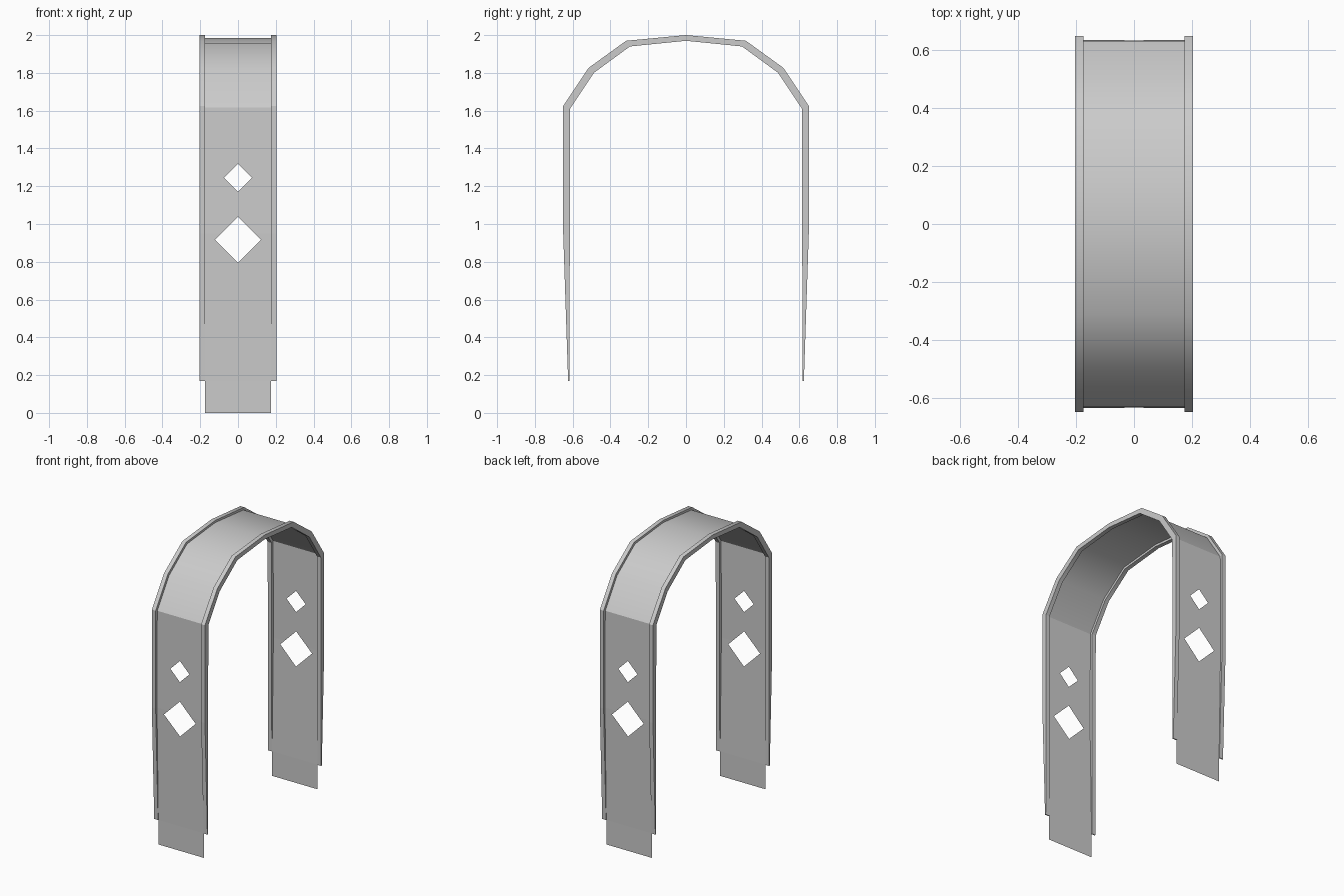
import bpy, bmesh
from mathutils import Vector

if "Cube" in bpy.data.objects:
    bpy.data.objects.remove(bpy.data.objects["Cube"])

# Half profiles (y, z) of the rim, from foot to crown
OUTER = [(0.624, 0.17), (0.65, 0.95), (0.65, 1.625), (0.515, 1.827), (0.317, 1.97), (0, 2.0)]
INNER = [(0.617, 0.17), (0.615, 0.95), (0.614, 1.61), (0.488, 1.80), (0.297, 1.94), (0, 1.97)]
MID = [((a + c) / 2, (b + d) / 2) for (a, b), (c, d) in zip(OUTER, INNER)]
MID[1] = (0.635, 0.95)
WEB_X, RIM_X = 0.174, 0.203
SPRING = 2                                   # index where the arch starts
HOLES = [(0.917, 0.121), (1.245, 0.073)]     # height, half diagonal


def full(half):
    return [(-y, z) for y, z in half] + half[-2::-1]


def finish(bm, name):
    me = bpy.data.meshes.new(name)
    bm.to_mesh(me)
    bm.free()
    ob = bpy.data.objects.new(name, me)
    bpy.context.collection.objects.link(ob)
    return ob


def rim(name, x0, x1):
    bm = bmesh.new()
    rings = []
    for (yo, zo), (yi, zi) in zip(full(OUTER), full(INNER)):
        rings.append([bm.verts.new(p) for p in
                      ((x0, yo, zo), (x1, yo, zo), (x1, yi, zi), (x0, yi, zi))])
    last = len(rings) - 1
    for i in range(last):
        for k in range(4):
            n = (k + 1) % 4
            f = bm.faces.new((rings[i][k], rings[i][n], rings[i + 1][n], rings[i + 1][k]))
            f.smooth = k in (0, 2) and SPRING <= i < last - SPRING
    bm.faces.new(rings[0])
    bm.faces.new(rings[-1])
    bmesh.ops.recalc_face_normals(bm, faces=bm.faces[:])
    return finish(bm, name)


def leg_y(z):
    pts = [(0.62, 0.0)] + MID[:SPRING + 1]
    for (y0, z0), (y1, z1) in zip(pts, pts[1:]):
        if z <= z1:
            return y0 + (y1 - y0) * (z - z0) / (z1 - z0)
    return pts[-1][0]


def leg_panel(name, side):
    # Flat panel with diamond openings, then bent to the leg profile
    bm = bmesh.new()
    top = MID[SPRING][1]
    loops = [[(-WEB_X, 0), (WEB_X, 0), (WEB_X, top), (-WEB_X, top)]]
    loops += [[(-r, z), (0, z - r), (r, z), (0, z + r)] for z, r in HOLES]
    edges = []
    for loop in loops:
        vs = [bm.verts.new((x, 0, z)) for x, z in loop]
        edges += [bm.edges.new((vs[i], vs[(i + 1) % 4])) for i in range(4)]
    bmesh.ops.triangle_fill(bm, use_beauty=True, edges=edges, normal=Vector((0, 1, 0)))
    for z in (0.17, 0.95):
        bmesh.ops.bisect_plane(bm, geom=bm.verts[:] + bm.edges[:] + bm.faces[:],
                               plane_co=(0, 0, z), plane_no=(0, 0, 1))
    for v in bm.verts:
        v.co.y = side * leg_y(v.co.z)
    bm.normal_update()
    for f in bm.faces:
        if f.normal.y * side < 0:
            f.normal_flip()
    return finish(bm, name)


def arch_panel(name):
    bm = bmesh.new()
    rows = [[bm.verts.new((x, y, z)) for x in (-WEB_X, WEB_X)] for y, z in full(MID[SPRING:])]
    for a, b in zip(rows, rows[1:]):
        f = bm.faces.new((a[0], a[1], b[1], b[0]))
        f.smooth = True
    return finish(bm, name)


# Side rims
rim("left_rim", -RIM_X, -WEB_X)
rim("right_rim", WEB_X, RIM_X)
# Thin band between the rims
leg_panel("front_leg_panel", -1)
leg_panel("back_leg_panel", 1)
arch_panel("arch_panel")
